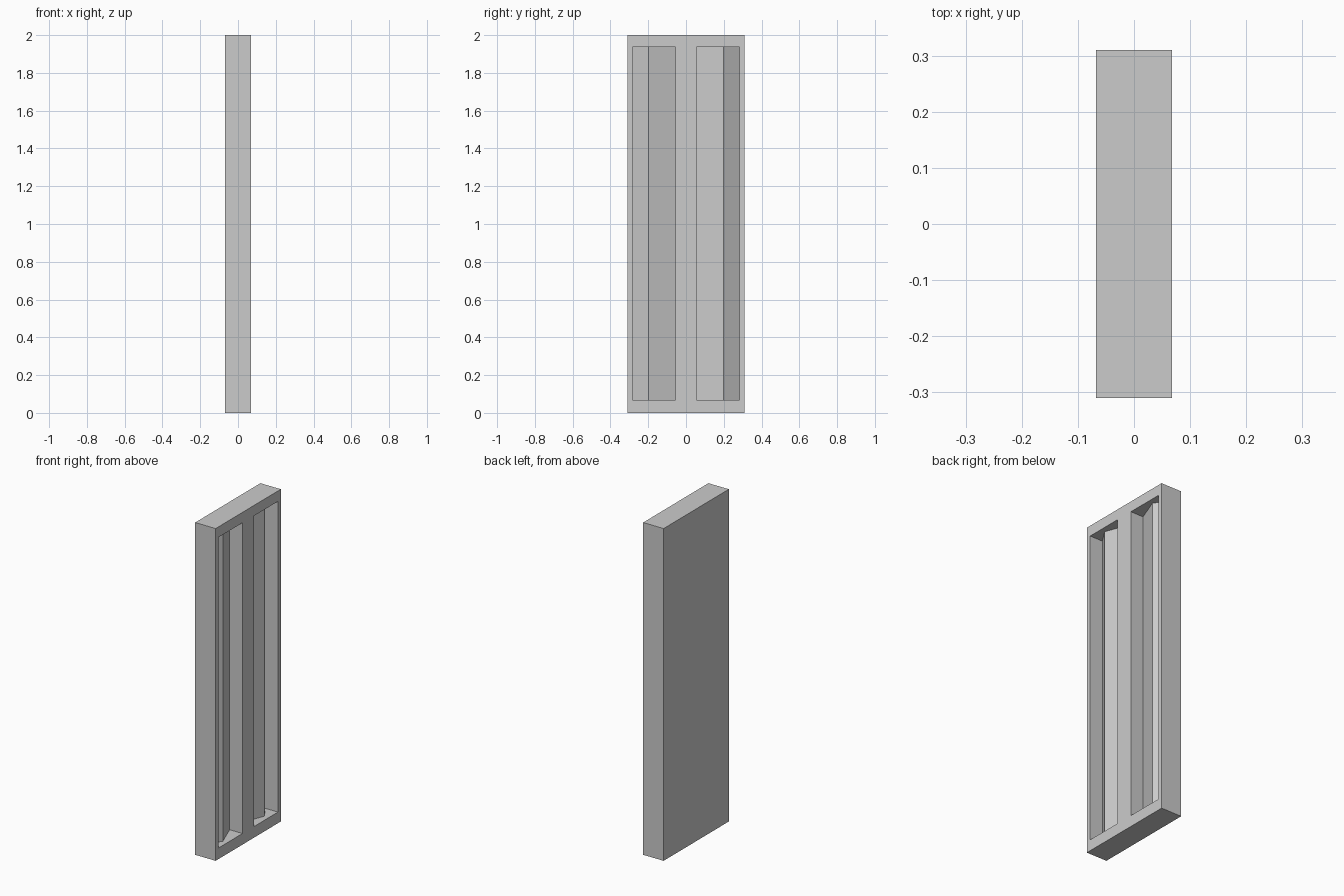
import bpy
import bmesh

cube = bpy.data.objects.get("Cube")
if cube:
    bpy.data.objects.remove(cube, do_unlink=True)

HALF_X, HALF_Y, HEIGHT = 0.068, 0.31, 2.0
FACE = HALF_X              # plane of the recessed side
DEEP, RIDGE = 0.085, 0.03  # recess depths at its edges and at its ridge

grey = bpy.data.materials.new("plain grey")
grey.use_nodes = True
colour = (0.6, 0.6, 0.6, 1)
grey.diffuse_color = colour
grey.node_tree.nodes["Principled BSDF"].inputs["Base Color"].default_value = colour


def prism(name, outline, z0, z1):
    """Extrude an (x, y) outline from z0 to z1."""
    bm = bmesh.new()
    base = bm.faces.new([bm.verts.new((x, y, z0)) for x, y in outline])
    top = bmesh.ops.extrude_face_region(bm, geom=[base])["geom"]
    verts = [v for v in top if isinstance(v, bmesh.types.BMVert)]
    bmesh.ops.translate(bm, verts=verts, vec=(0, 0, z1 - z0))
    bmesh.ops.recalc_face_normals(bm, faces=bm.faces)
    mesh = bpy.data.meshes.new(name)
    bm.to_mesh(mesh)
    bm.free()
    mesh.materials.append(grey)
    obj = bpy.data.objects.new(name, mesh)
    bpy.context.collection.objects.link(obj)
    return obj


# Solid slab
panel = prism("panel", [(-HALF_X, -HALF_Y), (HALF_X, -HALF_Y),
                        (HALF_X, HALF_Y), (-HALF_X, HALF_Y)], 0, HEIGHT)

# Two mirrored tall recesses, each with a ridged floor
cutters = []
for side, label in ((-1, "front"), (1, "back")):
    outline = [(FACE + 0.1, side * 0.055), (FACE - DEEP, side * 0.055),
               (FACE - RIDGE, side * 0.198), (FACE - DEEP, side * 0.283),
               (FACE + 0.1, side * 0.283)]
    cutter = prism(label + "_recess_cutter", outline, 0.067, 1.937)
    cutter.hide_render = True
    cut = panel.modifiers.new(label + "_recess", "BOOLEAN")
    cut.operation = "DIFFERENCE"
    cut.solver = "EXACT"
    cut.object = cutter
    cutters.append(cutter)

# Apply the cuts and drop the cutters
bpy.context.view_layer.update()
depsgraph = bpy.context.evaluated_depsgraph_get()
carved = bpy.data.meshes.new_from_object(panel.evaluated_get(depsgraph))
panel.modifiers.clear()
panel.data = carved
for cutter in cutters:
    bpy.data.objects.remove(cutter, do_unlink=True)
